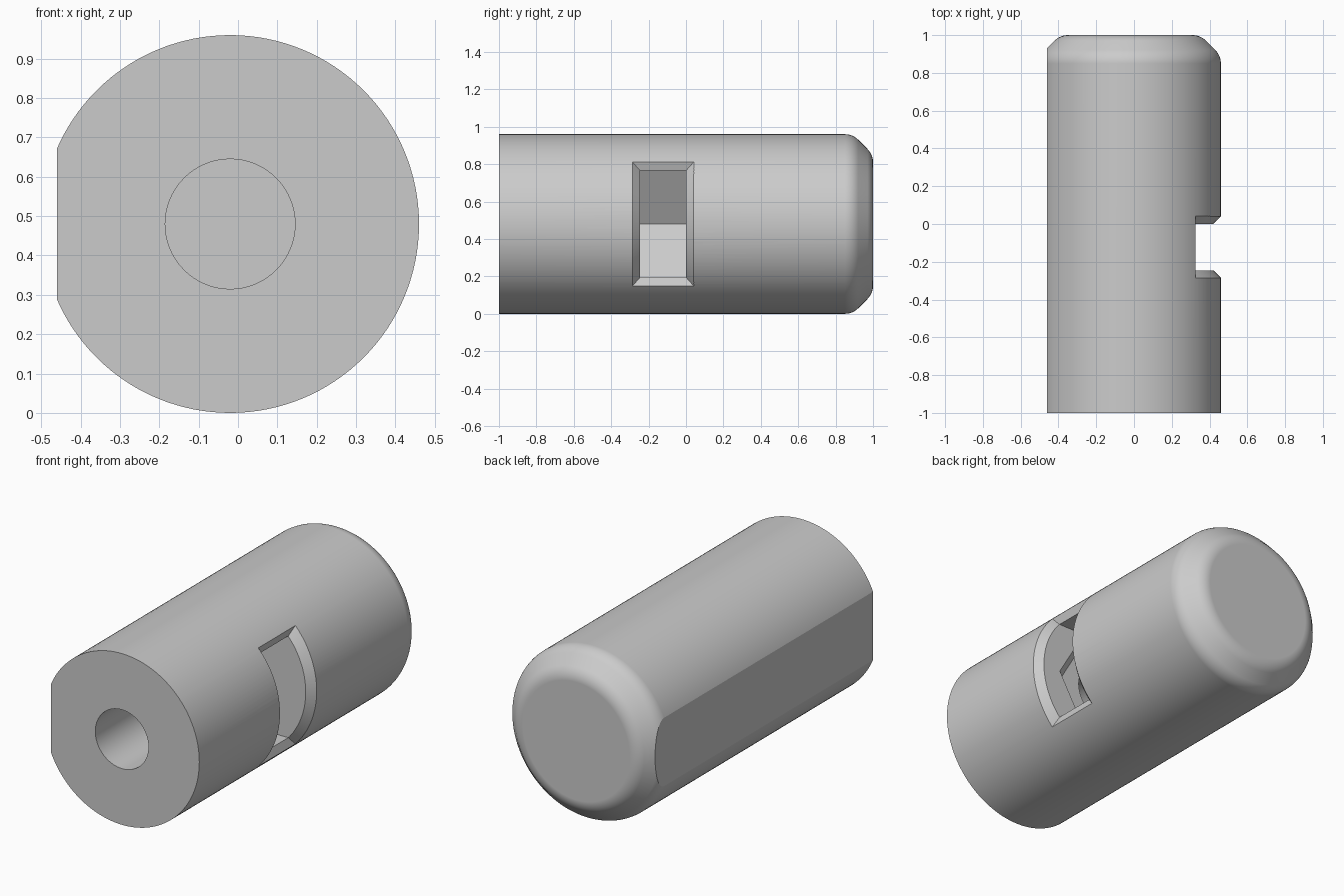
import bpy, bmesh, math
from mathutils import Vector

AXIS = Vector((-0.02, 0, 0.48))   # centre line of the barrel, running along y
R = 0.48                          # barrel radius
SLOT_Y = (-0.245, 0.0)            # slot extent along the barrel
NUT_R = 0.329                     # hexagon corner radius
NUT_H = NUT_R * math.sqrt(3) / 2  # hexagon half height
CH = 0.04                         # small chamfer size

scene_cube = bpy.data.objects.get("Cube")
if scene_cube:
    bpy.data.objects.remove(scene_cube, do_unlink=True)

grey = bpy.data.materials.new("plain grey")
grey.use_nodes = True
grey.diffuse_color = (0.6, 0.6, 0.6, 1)
grey.node_tree.nodes["Principled BSDF"].inputs["Base Color"].default_value = (0.6, 0.6, 0.6, 1)


def loft(name, rings):
    """Closed solid skinned through rings of equal point count."""
    bm = bmesh.new()
    loops = [[bm.verts.new(AXIS + Vector(p)) for p in ring] for ring in rings]
    for a, b in zip(loops, loops[1:]):
        for i in range(len(a)):
            j = (i + 1) % len(a)
            bm.faces.new((a[i], a[j], b[j], b[i]))
    bm.faces.new(loops[0][::-1])
    bm.faces.new(loops[-1])
    bmesh.ops.recalc_face_normals(bm, faces=bm.faces)
    mesh = bpy.data.meshes.new(name)
    bm.to_mesh(mesh)
    bm.free()
    mesh.materials.append(grey)
    obj = bpy.data.objects.new(name, mesh)
    bpy.context.collection.objects.link(obj)
    return obj


def circle(r, y, n):
    return [(r * math.cos(math.tau * i / n), y, r * math.sin(math.tau * i / n)) for i in range(n)]


def prism(name, outline, y0, y1):
    return loft(name, [[(x, y, z) for x, z in outline] for y in (y0, y1)])


# Barrel with a rounded 45 degree chamfer at the back
FILLET, STEPS = 0.1, 6
turn = [math.radians(45 * i / STEPS) for i in range(STEPS + 1)]
profile = [(R, -1.0)]
profile += [(R - FILLET * (1 - math.cos(t)), 0.85 + FILLET * math.sin(t)) for t in turn]
profile += [(0.33 + FILLET * math.sin(t), 1 - FILLET * (1 - math.cos(t))) for t in reversed(turn)]
barrel = loft("barrel", [circle(r, y, 128) for r, y in profile])

# Flat along the left-hand side of the front view
flat = prism("flat_cutter", [(-0.44, -1), (-0.44, 1), (-1, 1), (-1, -1)], -2, 2)

# Screw bore from the front, running past the slot
bore = loft("bore_cutter", [circle(0.165, y, 64) for y in (-1.2, 0.4)])

# Side slot ending in half a hexagon
slot = prism("slot_cutter",
             [(-NUT_R, 0), (-NUT_R / 2, -NUT_H), (0.6, -NUT_H), (0.6, NUT_H), (-NUT_R / 2, NUT_H)],
             *SLOT_Y)

# Tapered hexagonal seat in the front wall of the slot
seat = loft("seat_cutter", [circle(NUT_R - CH * 1.155, SLOT_Y[0] - CH, 6),
                            circle(NUT_R, SLOT_Y[0], 6),
                            circle(NUT_R - 0.08, SLOT_Y[0] + 0.1, 6)])


# Flared chamfer around the slot mouth, following the barrel's curve
def flare_ring(u):
    ring = []
    for k, sides in ((-2, SLOT_Y), (2, SLOT_Y[::-1])):
        r = R - CH + k * CH
        angle = u * math.asin((NUT_H + k * 0.045) / r)
        for y in sides:
            grow = -k * CH if y == SLOT_Y[0] else k * CH
            ring.append((r * math.cos(angle), y + grow, r * math.sin(angle)))
    return ring


flare = loft("flare_cutter", [flare_ring(i / 16) for i in range(-16, 17)])

# Cut everything out of the barrel
bpy.context.view_layer.objects.active = barrel
for cutter in (flat, bore, slot, seat, flare):
    cutter.hide_render = True
    mod = barrel.modifiers.new(cutter.name, "BOOLEAN")
    mod.operation = "DIFFERENCE"
    mod.solver = "EXACT"
    mod.object = cutter
    bpy.ops.object.modifier_apply(modifier=mod.name)
    bpy.data.objects.remove(cutter, do_unlink=True)

# Smooth curves, crisp edges, flat end faces
bpy.ops.object.select_all(action="DESELECT")
barrel.select_set(True)
bpy.ops.object.shade_smooth_by_angle(angle=math.radians(20))
weighted = barrel.modifiers.new("weighted_normals", "WEIGHTED_NORMAL")
weighted.keep_sharp = True
